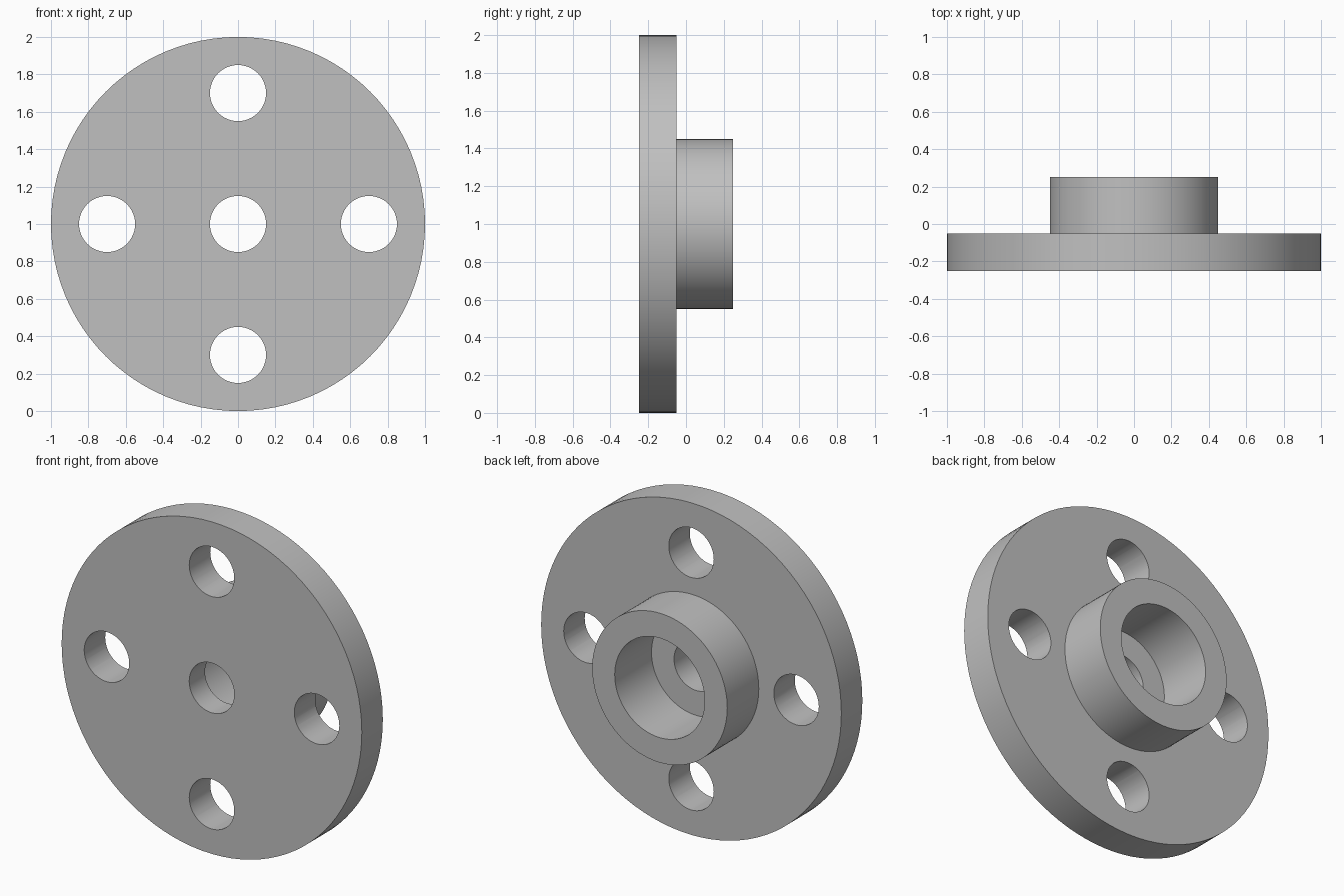
import bpy, bmesh, math
from mathutils import Matrix, Vector

if "Cube" in bpy.data.objects:
    bpy.data.objects.remove(bpy.data.objects["Cube"], do_unlink=True)

SEGMENTS = 96
CENTRE = Vector((0, 0, 1))

grey = bpy.data.materials.new("plain grey")
grey.use_nodes = True
colour = (0.53, 0.53, 0.53, 1)
grey.diffuse_color = colour
grey.node_tree.nodes["Principled BSDF"].inputs["Base Color"].default_value = colour


def make_object(name, bm):
    bmesh.ops.recalc_face_normals(bm, faces=bm.faces)
    mesh = bpy.data.meshes.new(name)
    bm.to_mesh(mesh)
    bm.free()
    mesh.materials.append(grey)
    obj = bpy.data.objects.new(name, mesh)
    bpy.context.collection.objects.link(obj)
    return obj


# Flange, hub, counterbore and centre hole: closed (radius, y) profile turned about y
profile = [(0.15, -0.25), (1, -0.25), (1, -0.05), (0.45, -0.05),
           (0.45, 0.25), (0.3, 0.25), (0.3, -0.1), (0.15, -0.1)]
bm = bmesh.new()
verts = [bm.verts.new(CENTRE + Vector((r, y, 0))) for r, y in profile]
edges = [bm.edges.new((v, verts[i - 1])) for i, v in enumerate(verts)]
bmesh.ops.spin(bm, geom=verts + edges, cent=CENTRE, axis=(0, 1, 0),
               angle=math.tau, steps=SEGMENTS, use_merge=True)
bmesh.ops.remove_doubles(bm, verts=bm.verts, dist=0.0001)
flange = make_object("hub_flange", bm)

# Four bolt holes around the hub
bm = bmesh.new()
for i in range(4):
    a = i * math.pi / 2
    spot = CENTRE + Vector((0.7 * math.cos(a), -0.15, 0.7 * math.sin(a)))
    bmesh.ops.create_cone(bm, cap_ends=True, segments=48, radius1=0.15,
                          radius2=0.15, depth=0.4,
                          matrix=Matrix.Translation(spot) @ Matrix.Rotation(math.pi / 2, 4, "X"))
cutter = make_object("bolt_hole_cutter", bm)
cutter.hide_render = True

cut = flange.modifiers.new("bolt holes", "BOOLEAN")
cut.operation = "DIFFERENCE"
cut.solver = "EXACT"
cut.object = cutter

bpy.ops.object.select_all(action="DESELECT")
flange.select_set(True)
bpy.context.view_layer.objects.active = flange
bpy.ops.object.modifier_apply(modifier=cut.name)
bpy.data.objects.remove(cutter, do_unlink=True)
bpy.ops.object.shade_smooth_by_angle(angle=math.radians(30))
